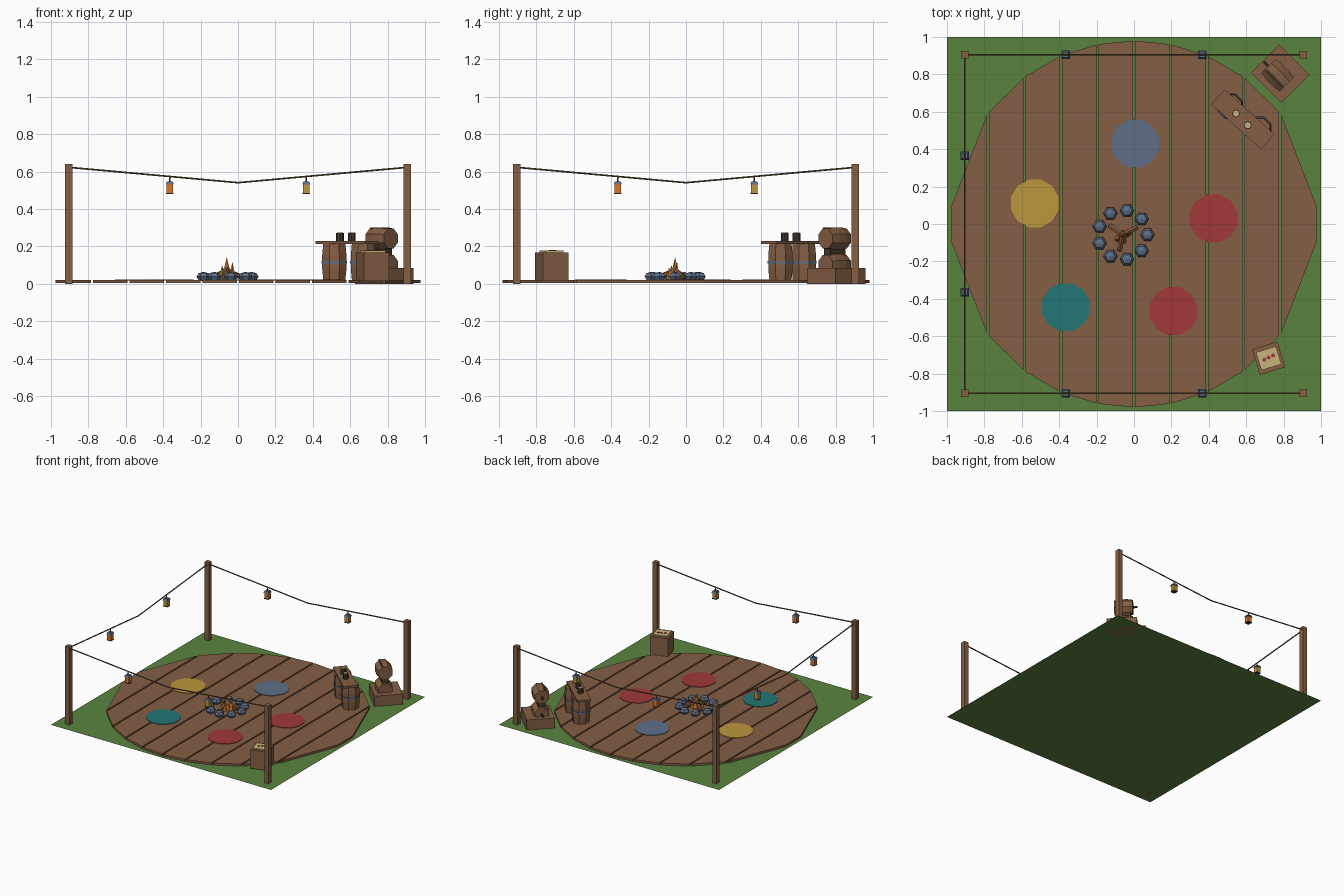
import bpy, bmesh, math
from mathutils import Matrix, Vector

if "Cube" in bpy.data.objects:
    bpy.data.objects.remove(bpy.data.objects["Cube"])


def material(name, r, g, b):
    m = bpy.data.materials.new(name)
    lin = [((c / 255 + 0.055) / 1.055) ** 2.4 for c in (r, g, b)]
    m.diffuse_color = (*lin, 1)
    m.use_nodes = True
    m.node_tree.nodes["Principled BSDF"].inputs["Base Color"].default_value = m.diffuse_color
    return m


GREEN = material("grass green", 90, 132, 63)
WOOD = material("wood brown", 133, 95, 68)
DARK = material("dark brown", 72, 54, 40)
ROPE = material("rope brown", 112, 90, 62)
SLATE = material("slate blue", 95, 110, 135)
RED = material("red", 160, 58, 55)
GOLD = material("gold", 188, 150, 60)
TEAL = material("teal", 34, 118, 118)
ORANGE = material("orange", 222, 118, 35)
CREAM = material("cream", 200, 180, 125)


def finish(name, bm, mat, matrix=Matrix()):
    bmesh.ops.recalc_face_normals(bm, faces=bm.faces)
    me = bpy.data.meshes.new(name)
    bm.to_mesh(me)
    bm.free()
    me.materials.append(mat)
    ob = bpy.data.objects.new(name, me)
    ob.matrix_world = matrix
    bpy.context.collection.objects.link(ob)
    return ob


def box(name, mat, centre, size, turn=0):
    bm = bmesh.new()
    bmesh.ops.create_cube(bm, size=1)
    bmesh.ops.scale(bm, vec=size, verts=bm.verts)
    return finish(name, bm, mat, Matrix.Translation(centre) @ Matrix.Rotation(math.radians(turn), 4, 'Z'))


def rod(name, mat, a, b, r1, r2=None, sides=8, roll=0):
    """Prism, cone or barrel section between two points."""
    a, b = Vector(a), Vector(b)
    d = b - a
    bm = bmesh.new()
    bmesh.ops.create_cone(bm, cap_ends=True, segments=sides, radius1=r1,
                          radius2=r1 if r2 is None else r2, depth=d.length)
    rot = d.to_track_quat('Z', 'Y').to_matrix().to_4x4()
    return finish(name, bm, mat, Matrix.Translation((a + b) / 2) @ rot
                  @ Matrix.Rotation(math.radians(roll), 4, 'Z'))


def barrel(name, a, b, r_end, r_mid, roll=0):
    """Eight-sided bulged barrel from a to b."""
    a, b = Vector(a), Vector(b)
    d = b - a
    bm = bmesh.new()
    rings = []
    for t, r in ((0, r_end), (0.3, r_mid), (0.7, r_mid), (1, r_end)):
        rings.append([bm.verts.new((r * math.cos(k * math.pi / 4), r * math.sin(k * math.pi / 4),
                                    t * d.length)) for k in range(8)])
    for lo, hi in zip(rings, rings[1:]):
        for k in range(8):
            n = (k + 1) % 8
            bm.faces.new((lo[k], lo[n], hi[n], hi[k]))
    bm.faces.new(rings[0])
    bm.faces.new(rings[-1])
    rot = d.to_track_quat('Z', 'Y').to_matrix().to_4x4()
    return finish(name, bm, WOOD, Matrix.Translation(a) @ rot
                  @ Matrix.Rotation(math.radians(roll), 4, 'Z'))


# Grass sheet
bm = bmesh.new()
bmesh.ops.create_grid(bm, x_segments=1, y_segments=1, size=1)
finish("grass", bm, GREEN)

# Round deck of ten planks, each cut to the circle
R, STEP, GAP = 0.98, 0.195, 0.006
for i in range(-5, 5):
    xa, xb = i * STEP + GAP, (i + 1) * STEP - GAP
    if i == -5:
        xa -= GAP
    if i == 4:
        xb += GAP
    ya, yb = (math.sqrt(R * R - x * x) for x in (xa, xb))
    bm = bmesh.new()
    f = bm.faces.new([bm.verts.new((x, y, 0.003)) for x, y in
                      ((xa, -ya), (xb, -yb), (xb, yb), (xa, ya))])
    up = bmesh.ops.extrude_face_region(bm, geom=[f])["geom"]
    bmesh.ops.translate(bm, vec=(0, 0, 0.017), verts=[v for v in up if isinstance(v, bmesh.types.BMVert)])
    finish("deck_plank", bm, WOOD)

# Sitting mats
for x, y, mat in ((0.005, 0.43, SLATE), (-0.53, 0.11, GOLD), (0.425, 0.03, RED),
                  (-0.365, -0.445, TEAL), (0.21, -0.465, RED)):
    rod("mat", mat, (x, y, 0.018), (x, y, 0.024), 0.132, sides=12, roll=15)

# Corner posts
P = 0.905
for sx in (-1, 1):
    for sy in (-1, 1):
        box("post", WOOD, (sx * P, sy * P, 0.32), (0.038, 0.038, 0.64))


# Sagging ropes with two lanterns each on three sides
def lantern(x, y, glow):
    rod("lantern_hook", SLATE, (x, y, 0.54), (x, y, 0.575), 0.004, sides=4)
    rod("lantern_roof", SLATE, (x, y, 0.53), (x, y, 0.546), 0.031, 0.022, 4, 45)
    box("lantern_glass", glow, (x, y, 0.508), (0.035, 0.035, 0.046))
    box("lantern_base", DARK, (x, y, 0.483), (0.039, 0.039, 0.005))


for a, b in (((-P, -P), (P, -P)), ((-P, P), (P, P)), ((-P, -P), (-P, P))):
    a, b = Vector(a), Vector(b)
    m = (a + b) / 2
    for e, glow in ((a, ORANGE), (b, GOLD)):
        rod("rope", ROPE, (*e, 0.622), (*m, 0.54), 0.005, sides=5)
        lantern(*m.lerp(e, 0.365 / P), glow)

# Fire ring stones
FX, FY = -0.06, -0.058
for k in range(9):
    t = k * math.tau / 9
    bm = bmesh.new()
    bmesh.ops.create_uvsphere(bm, u_segments=6, v_segments=4, radius=0.038)
    bmesh.ops.scale(bm, vec=(1, 1, 0.68), verts=bm.verts)
    finish("fire_stone", bm, SLATE, Matrix.Translation((FX + 0.132 * math.cos(t), FY + 0.132 * math.sin(t), 0.038))
           @ Matrix.Rotation(math.radians(30), 4, 'Z'))

# Fire logs and flames
for deg in (28, 145, 258):
    c, s = math.cos(math.radians(deg)), math.sin(math.radians(deg))
    rod("fire_log", WOOD, (FX + 0.085 * c, FY + 0.085 * s, 0.036),
        (FX - 0.015 * c, FY - 0.015 * s, 0.078), 0.014, sides=6)
for dx, dy, h, r, mat in ((0, 0, 0.142, 0.03, ORANGE), (0.03, 0.01, 0.118, 0.02, ORANGE),
                          (-0.025, -0.02, 0.1, 0.02, GOLD), (0.005, -0.032, 0.09, 0.017, ORANGE)):
    rod("flame", mat, (FX + dx, FY + dy, 0.022), (FX + dx, FY + dy, h), r, 0, 5)

# Table: a board on two banded barrels, with two mugs
for x, y in ((0.515, 0.63), (0.668, 0.505)):
    barrel("table_barrel", (x, y, 0.02), (x, y, 0.214), 0.064, 0.07, 22.5)
    rod("barrel_band", SLATE, (x, y, 0.109), (x, y, 0.122), 0.0745, roll=22.5)
box("table_board", WOOD, (0.582, 0.56, 0.22), (0.357, 0.107, 0.016), -42)
for x, y in ((0.545, 0.591), (0.608, 0.528)):
    rod("mug", DARK, (x, y, 0.228), (x, y, 0.272), 0.021)
    rod("mug_drink", CREAM, (x, y, 0.27), (x, y, 0.274), 0.017)

# Stacked kegs on a low plinth
KX, KY = 0.768, 0.795
box("keg_plinth", WOOD, (0.782, 0.803, 0.042), (0.228, 0.215, 0.084), -45)
AX = Vector((-1, 1, 0)).normalized()
SIDE = Vector((-1, -1, 0)).normalized()
for z in (0.1, 0.242):
    c = Vector((KX, KY, z))
    barrel("keg", c - AX * 0.07, c + AX * 0.07, 0.057, 0.064, 22.5)
    rod("keg_tap", DARK, c + AX * 0.065, c + AX * 0.105, 0.009, sides=6)
box("keg_cradle", DARK, (KX, KY, 0.17), (0.11, 0.05, 0.04), -45)
box("keg_strip", DARK, Vector((KX, KY, 0.297)) + SIDE * 0.022, (0.12, 0.012, 0.009), -45)

# Supply crate with a painted lid
CX, CY, TURN = 0.72, -0.718, 17
box("crate", WOOD, (CX, CY, 0.092), (0.142, 0.142, 0.152), TURN)
box("crate_lid_plate", CREAM, (CX, CY, 0.172), (0.112, 0.1, 0.009), TURN)
for k in (-1, 0, 1):
    x, y = CX + 0.026 * k * math.cos(0.45), CY + 0.004 + 0.026 * k * math.sin(0.45)
    rod("lid_dot", RED, (x, y, 0.175), (x, y, 0.18), 0.011)
